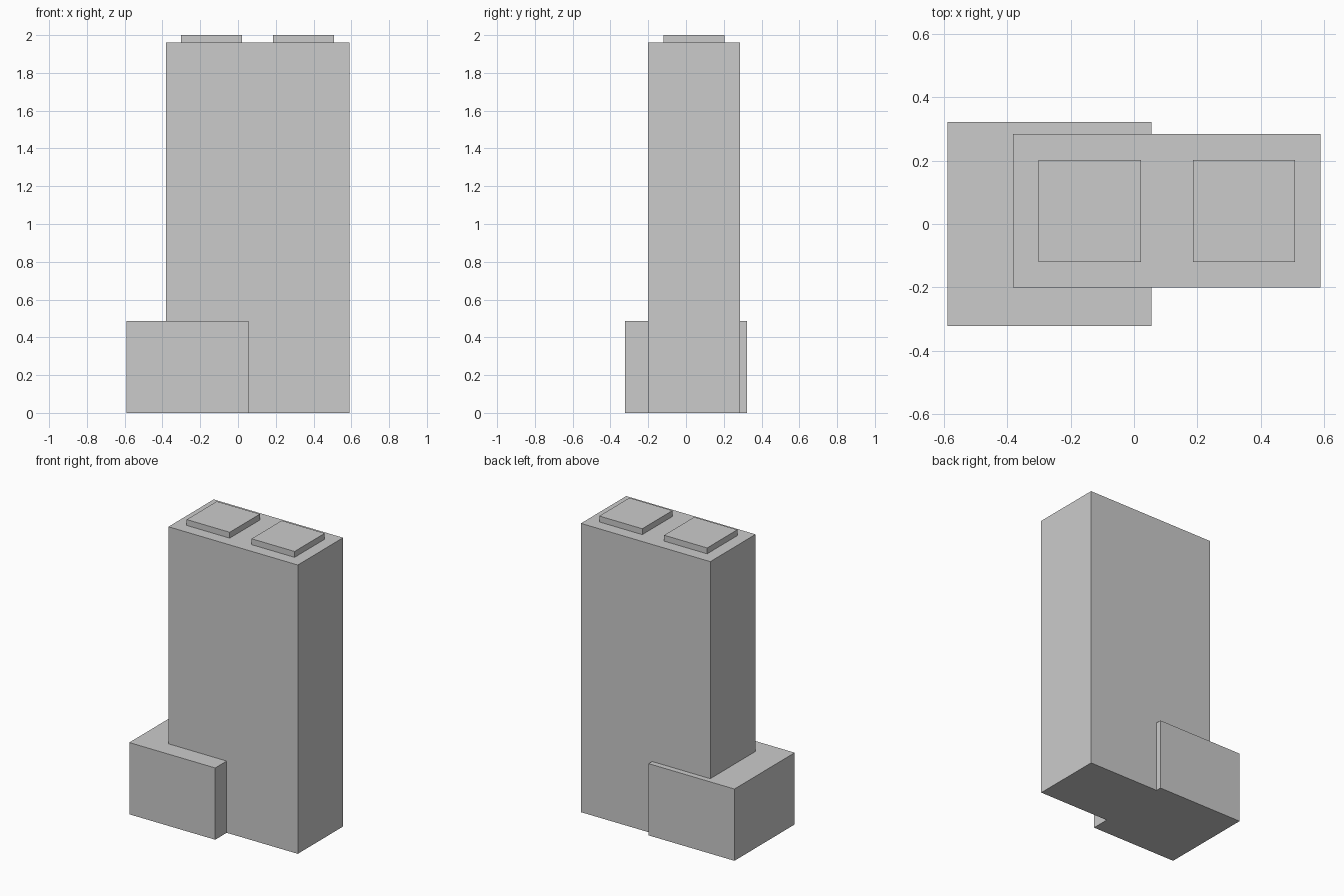
import bpy

if "Cube" in bpy.data.objects:
    bpy.data.objects.remove(bpy.data.objects["Cube"])


def box(name, x, y, z):
    """Axis-aligned box from (min, max) ranges."""
    centre = [(a + b) / 2 for a, b in (x, y, z)]
    bpy.ops.mesh.primitive_cube_add(size=1, location=centre)
    obj = bpy.context.object
    obj.name = name
    obj.scale = [b - a for a, b in (x, y, z)]
    bpy.ops.object.transform_apply(location=False, rotation=False, scale=True)
    return obj


TOWER_TOP = 1.96

# Tall slab and the low block wrapped around its left end
box("tower", (-0.382, 0.589), (-0.2, 0.285), (0, TOWER_TOP))
box("podium", (-0.59, 0.055), (-0.323, 0.323), (0, 0.487))

# Two square plant housings on the roof
for i, x in enumerate((-0.301, 0.186)):
    box(f"roof_housing_{i + 1}", (x, x + 0.323), (-0.12, 0.203), (TOWER_TOP, 2.0))
